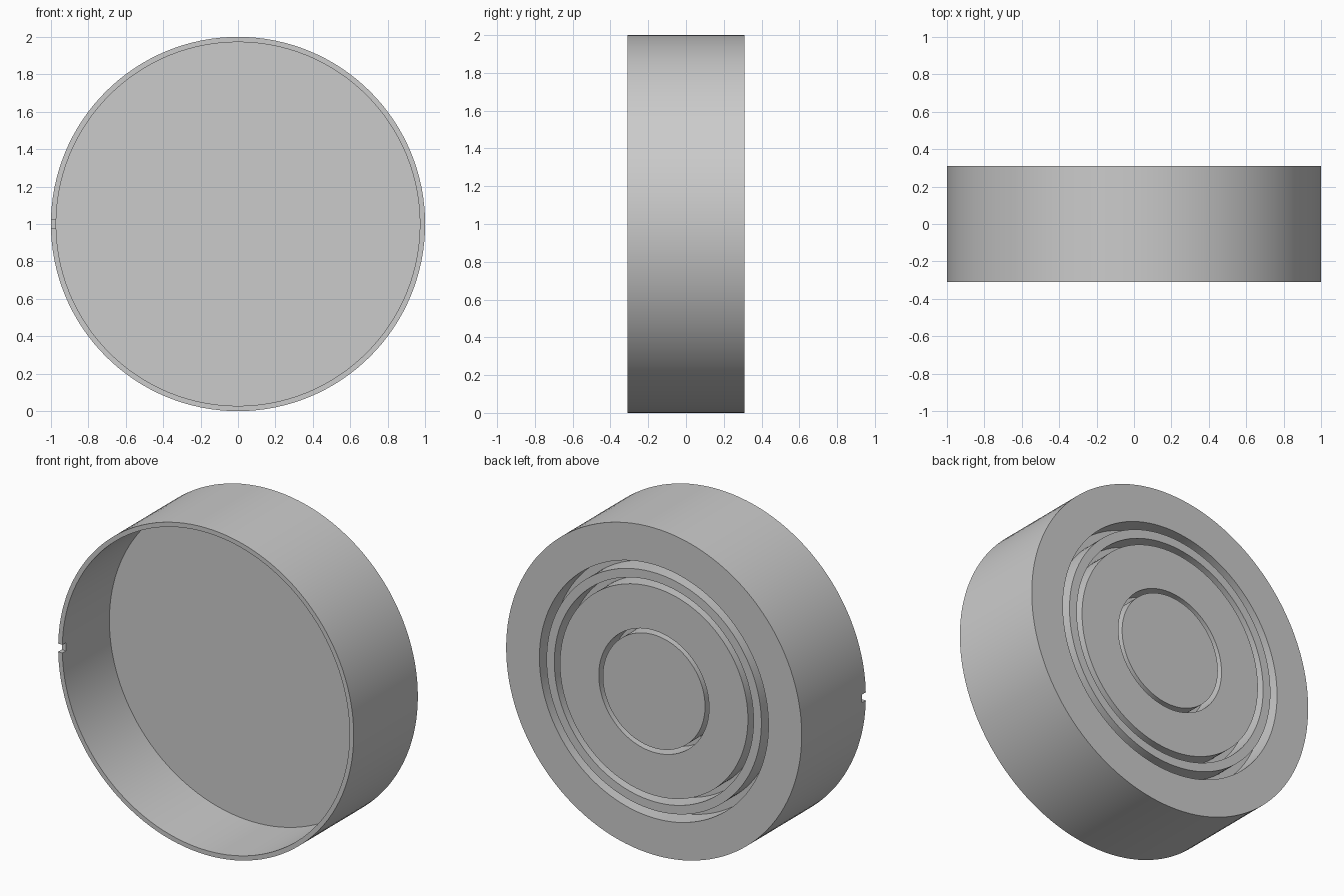
import bpy, bmesh, math
from mathutils import Matrix, Vector

default = bpy.data.objects.get("Cube")
if default:
    bpy.data.objects.remove(default, do_unlink=True)

HALF = 0.31        # half of the depth along y
FLOOR = 0.145      # inner face of the end wall
GROOVE = 0.13      # depth of the ring grooves
SEGMENTS = 128

grey = bpy.data.materials.new("plain grey")
grey.use_nodes = True
colour = (0.6, 0.6, 0.6, 1)
grey.diffuse_color = colour
grey.node_tree.nodes["Principled BSDF"].inputs["Base Color"].default_value = colour

# Half section (radius, y): hollow front, solid back wall with ring grooves
section = [(0, FLOOR), (0.972, FLOOR), (0.972, -HALF), (1, -HALF), (1, HALF)]
for outer, inner in ((0.775, 0.727), (0.674, 0.636), (0.373, 0.346)):
    section += [(outer, HALF), (outer, HALF - GROOVE),
                (inner, HALF - GROOVE), (inner, HALF)]
section.append((0, HALF))

# Turn the section around the y axis
bm = bmesh.new()
verts = [bm.verts.new((r, y, 1)) for r, y in section]
edges = [bm.edges.new(pair) for pair in zip(verts, verts[1:])]
bmesh.ops.spin(bm, geom=verts + edges, cent=(0, 0, 1), axis=(0, 1, 0),
               angle=math.tau, steps=SEGMENTS, use_duplicate=False)
bmesh.ops.remove_doubles(bm, verts=bm.verts, dist=0.0005)
bmesh.ops.recalc_face_normals(bm, faces=bm.faces)
mesh = bpy.data.meshes.new("round_cap")
bm.to_mesh(mesh)
bm.free()
mesh.materials.append(grey)
cap = bpy.data.objects.new("round_cap", mesh)
bpy.context.collection.objects.link(cap)

# Small notch in the front rim
bm = bmesh.new()
bmesh.ops.create_cube(bm, size=1, matrix=Matrix.LocRotScale(
    Vector((-1, -HALF, 1)), None, Vector((0.1, 0.07, 0.05))))
mesh = bpy.data.meshes.new("notch_cutter")
bm.to_mesh(mesh)
bm.free()
mesh.materials.append(grey)
cutter = bpy.data.objects.new("notch_cutter", mesh)
bpy.context.collection.objects.link(cutter)
cutter.hide_render = True

bpy.ops.object.select_all(action='DESELECT')
cap.select_set(True)
bpy.context.view_layer.objects.active = cap
notch = cap.modifiers.new("notch", 'BOOLEAN')
notch.operation = 'DIFFERENCE'
notch.solver = 'EXACT'
notch.object = cutter
bpy.ops.object.modifier_apply(modifier=notch.name)
bpy.data.objects.remove(cutter, do_unlink=True)
bpy.ops.object.shade_smooth_by_angle(angle=math.radians(30))
